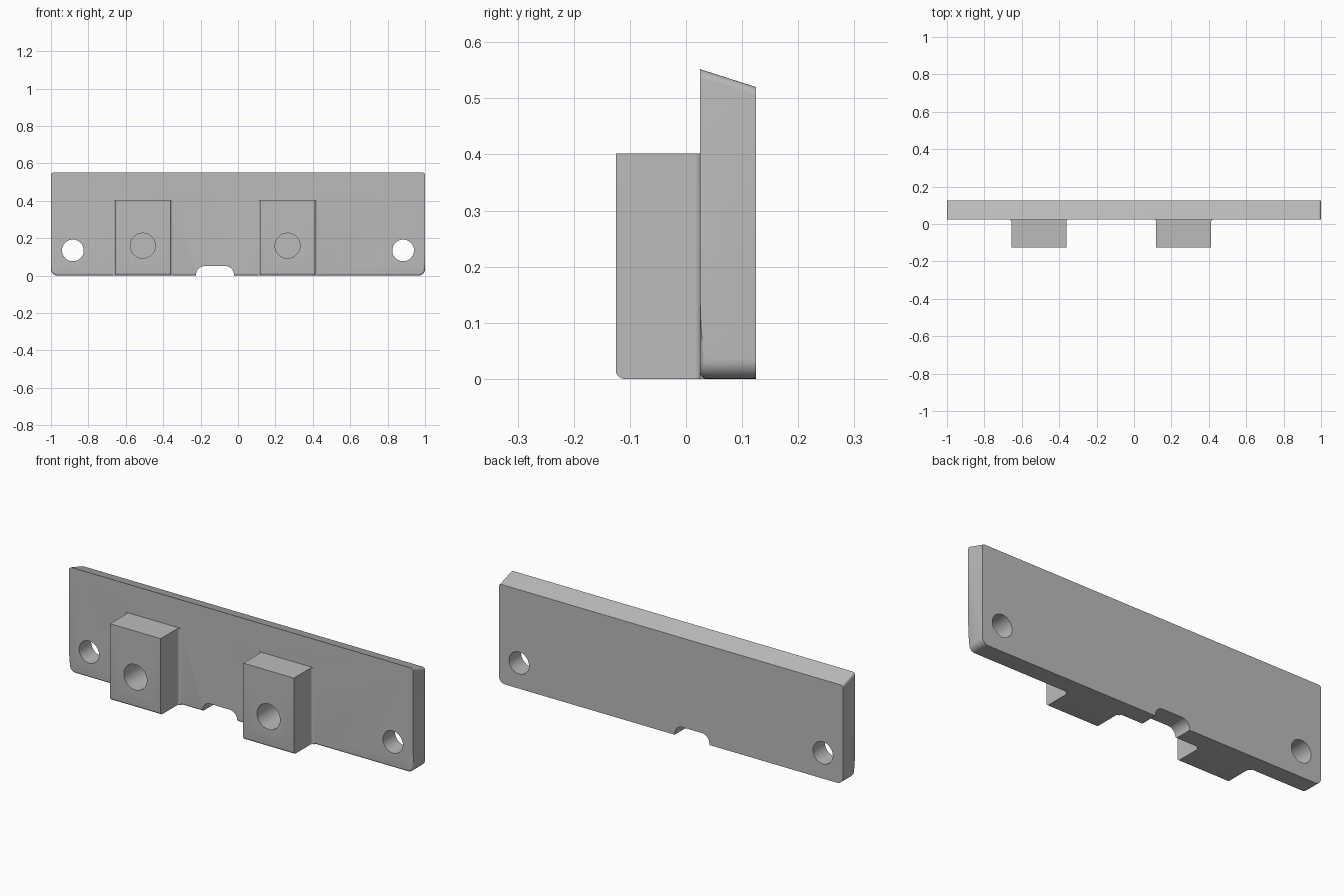
import bpy, bmesh, math
from mathutils import Vector

cube = bpy.data.objects.get("Cube")
if cube:
    bpy.data.objects.remove(cube, do_unlink=True)

grey = bpy.data.materials.new("plain_grey")
grey.use_nodes = True
grey.diffuse_color = (0.5, 0.5, 0.5, 1)
grey.node_tree.nodes["Principled BSDF"].inputs["Base Color"].default_value = (0.5, 0.5, 0.5, 1)

FRONT, SEAM, BACK = -0.125, 0.025, 0.125


def make_object(name, bm):
    bmesh.ops.recalc_face_normals(bm, faces=bm.faces)
    mesh = bpy.data.meshes.new(name)
    bm.to_mesh(mesh)
    bm.free()
    mesh.materials.append(grey)
    obj = bpy.data.objects.new(name, mesh)
    bpy.context.collection.objects.link(obj)
    return obj


def prism(points, direction):
    bm = bmesh.new()
    face = bm.faces.new([bm.verts.new(p) for p in points])
    ext = bmesh.ops.extrude_face_region(bm, geom=[face])["geom"]
    moved = [v for v in ext if isinstance(v, bmesh.types.BMVert)]
    bmesh.ops.translate(bm, verts=moved, vec=Vector(direction))
    return bm


def arc(cx, cy, r, start, end, steps=8):
    angles = [math.radians(start + (end - start) * i / steps) for i in range(steps + 1)]
    return [(cx + r * math.cos(a), cy + r * math.sin(a)) for a in angles]


def round_edges(bm, test, radius, segments=5):
    edges = [e for e in bm.edges if test(*[v.co for v in e.verts])]
    bmesh.ops.bevel(bm, geom=edges, offset=radius, segments=segments,
                    profile=0.5, affect='EDGES')


def combine(target, other, operation):
    mod = target.modifiers.new(operation, 'BOOLEAN')
    mod.operation, mod.solver, mod.object = operation, 'EXACT', other
    bpy.context.view_layer.objects.active = target
    bpy.ops.object.modifier_apply(modifier=mod.name)
    bpy.data.objects.remove(other, do_unlink=True)


def drill(target, x, z, radius, y0, y1):
    ring = arc(x, z, radius, 0, 360, 48)[:-1]
    combine(target, make_object("drill", prism([(a, y0, b) for a, b in ring],
                                               (0, y1 - y0, 0))), 'DIFFERENCE')


# Back plate with sloped top, rounded corners and rounded lower front edge
side = [(SEAM, 0), (BACK, 0), (BACK, 0.52), (SEAM, 0.552)]
bm = prism([(-1, y, z) for y, z in side], (2, 0, 0))
def along_y(a, b):
    return abs(a.y - b.y) > 0.05 and abs(a.x - b.x) < 0.01
round_edges(bm, lambda a, b: along_y(a, b) and max(a.z, b.z) < 0.1, 0.035, 8)
round_edges(bm, lambda a, b: along_y(a, b) and min(a.z, b.z) > 0.4, 0.014)
round_edges(bm, lambda a, b: max(a.y, b.y) < SEAM + 0.001 and max(a.z, b.z) < 0.04, 0.012)
plate = make_object("mounting_plate", bm)

# Two blocks with filleted roots
HALF, FILLET = 0.147, 0.014
root = arc(HALF + FILLET, SEAM - FILLET, FILLET, 180, 90)
right_half = [(HALF, FRONT)] + root + [(HALF + FILLET, SEAM + 0.04)]
outline = right_half + [(-x, y) for x, y in reversed(right_half)]
for cx in (-0.509, 0.265):
    bm = prism([(cx + x, y, 0) for x, y in outline], (0, 0, 0.402))
    round_edges(bm, lambda a, b: max(a.y, b.y) < FRONT + 0.001 and max(a.z, b.z) < 0.001, 0.015)
    combine(plate, make_object("block", bm), 'UNION')
    drill(plate, cx, 0.16, 0.067, FRONT - 0.1, 0.045)

# Through holes near both ends
for x in (-0.883, 0.883):
    drill(plate, x, 0.135, 0.058, FRONT, BACK + 0.1)

# Rounded notch in the lower edge
notch = ([(-0.022, -0.05)] + arc(-0.067, 0.006, 0.045, 0, 90)
         + arc(-0.179, 0.006, 0.045, 90, 180) + [(-0.224, -0.05)])
combine(plate, make_object("notch", prism([(x, FRONT, z) for x, z in notch],
                                          (0, 0.4, 0))), 'DIFFERENCE')

bpy.ops.object.select_all(action='DESELECT')
plate.select_set(True)
bpy.context.view_layer.objects.active = plate
bpy.ops.object.shade_smooth_by_angle(angle=math.radians(30))
